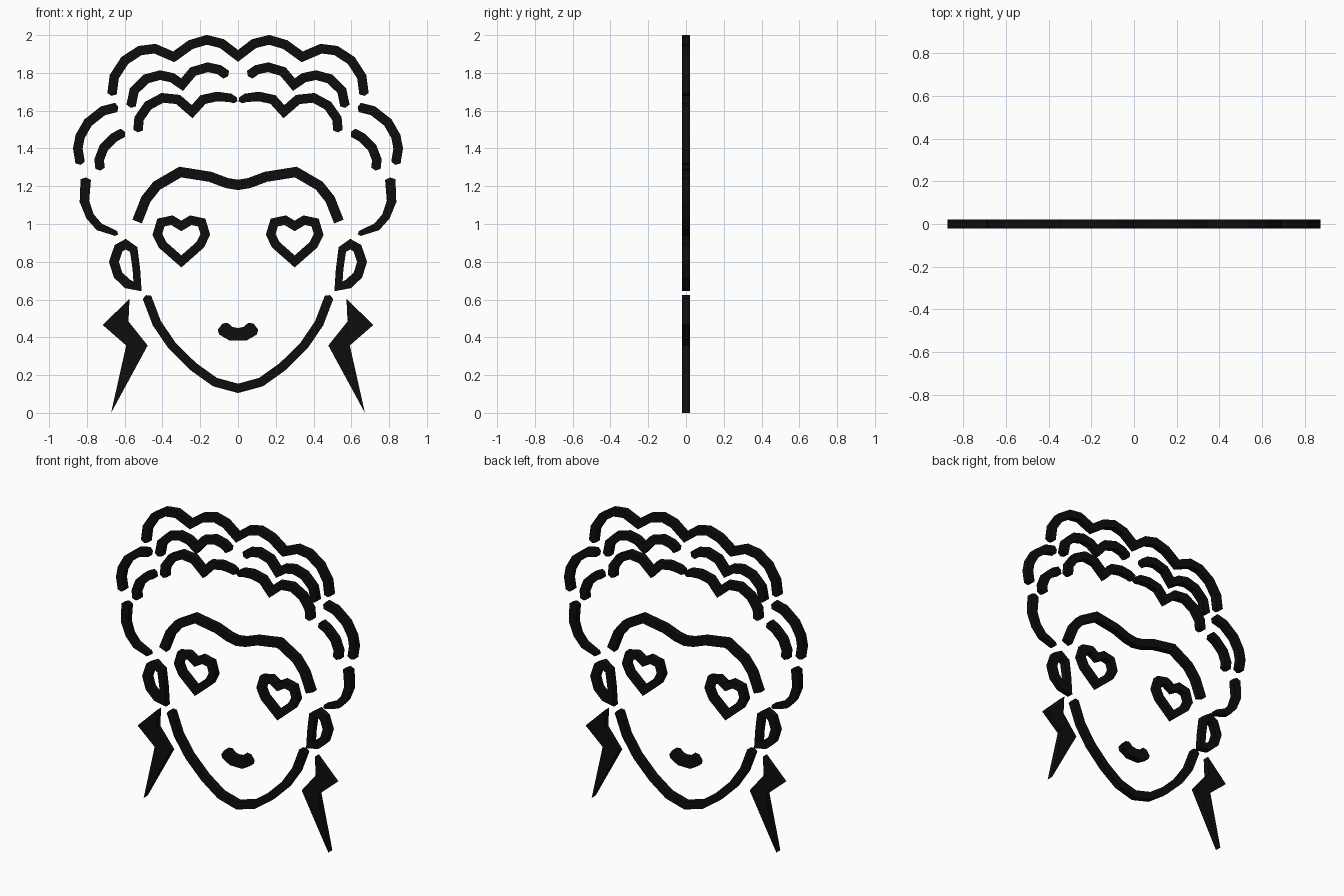
import bpy, bmesh
from mathutils import Vector

if "Cube" in bpy.data.objects:
    bpy.data.objects.remove(bpy.data.objects["Cube"])

DEPTH = 0.042
ink = bpy.data.materials.new("ink")
ink.diffuse_color = (0.004, 0.004, 0.004, 1)
ink.use_nodes = True
ink.node_tree.nodes["Principled BSDF"].inputs["Base Color"].default_value = ink.diffuse_color


def plate(name, pts, faces, mirror):
    """Flat outline in the xz plane, thickened around y = 0."""
    bm = bmesh.new()
    vs = [bm.verts.new((p[0], 0, p[1])) for p in pts]
    for f in faces:
        bm.faces.new([vs[i] for i in f])
    bmesh.ops.recalc_face_normals(bm, faces=bm.faces)
    me = bpy.data.meshes.new(name)
    bm.to_mesh(me)
    bm.free()
    me.materials.append(ink)
    ob = bpy.data.objects.new(name, me)
    bpy.context.collection.objects.link(ob)
    if mirror:
        ob.modifiers.new("mirror", 'MIRROR').use_axis[0] = True
    sol = ob.modifiers.new("thickness", 'SOLIDIFY')
    sol.thickness, sol.offset = DEPTH, 0


def stroke(name, path, width=0.05, closed=False, mirror=True, tip=0.012):
    """Mitred pen stroke along a centre line; width may vary per point."""
    p = [Vector(q) for q in path]
    n = len(p)
    w = width if isinstance(width, list) else [width] * n
    pts, faces = [], []
    for i in range(n):
        a = p[i] - p[i - 1] if (i or closed) else p[1] - p[0]
        b = p[(i + 1) % n] - p[i] if (i < n - 1 or closed) else a
        a, b = a.normalized(), b.normalized()
        na, nb = Vector((-a.y, a.x)), Vector((-b.y, b.x))
        m = (na + nb).normalized()
        off = m * w[i] / 2 / max(m.dot(na), 0.5)
        pts += [p[i] + off, p[i] - off]
    for i in range(n if closed else n - 1):
        j = (i + 1) % n
        faces.append((2 * i, 2 * i + 1, 2 * j + 1, 2 * j))
    if not closed and tip:  # slightly pointed ends
        pts.append(p[0] + (p[0] - p[1]).normalized() * tip)
        pts.append(p[-1] + (p[-1] - p[-2]).normalized() * tip)
        faces += [(0, 2 * n, 1), (2 * n - 2, 2 * n - 1, 2 * n + 1)]
    plate(name, pts, faces, mirror)


def sym(half):
    """Full path from a half path that starts on the centre line."""
    return [(-x, z) for x, z in half[:0:-1]] + half


# Hair
stroke("hair_outline", sym([(0, 1.89), (.085, 1.955), (.165, 1.975), (.25, 1.95),
       (.34, 1.885), (.44, 1.928), (.52, 1.918), (.60, 1.865), (.655, 1.78),
       (.667, 1.69)]), mirror=False)
stroke("hair_wave_middle", [(.566, 1.627), (.55, 1.706), (.487, 1.768), (.413, 1.788),
       (.35, 1.775), (.296, 1.738), (.238, 1.807), (.16, 1.83), (.10, 1.817),
       (.062, 1.79)])
stroke("hair_wave_lower", [(.529, 1.497), (.524, 1.558), (.476, 1.627), (.40, 1.668),
       (.317, 1.659), (.243, 1.595), (.185, 1.659), (.11, 1.675), (.042, 1.668),
       (.014, 1.655)], [.05] * 8 + [.045, .035])
stroke("side_curl_outer", [(.645, 1.617), (.714, 1.60), (.794, 1.537), (.836, 1.463),
       (.848, 1.40), (.836, 1.325)])
stroke("side_curl_inner", [(.61, 1.483), (.656, 1.458), (.71, 1.405), (.735, 1.34),
       (.73, 1.295)])
stroke("side_curl_lower", [(.806, 1.235), (.813, 1.12), (.783, 1.04), (.735, .985),
       (.645, .95)], [.055, .05, .044, .042, .028])

# Brow and jaw
stroke("brow", sym([(0, 1.207), (.06, 1.217), (.148, 1.25), (.306, 1.275),
       (.43, 1.203), (.488, 1.13), (.534, 1.013)]), 0.054, mirror=False, tip=0)
stroke("jaw", sym([(0, .13), (.122, .163), (.238, .246), (.35, .357), (.43, .475),
       (.482, .612)]), 0.048, mirror=False)

# Heart eyes
heart = [(0, .99), (.05, 1.02), (.108, 1.008), (.127, .945), (.10, .89), (0, .802)]
heart += [(-x, z) for x, z in heart[-2:0:-1]]
stroke("heart_eye", [(x + .3, z) for x, z in heart], 0.048, closed=True)

# Ears
stroke("ear", [(.657, .80), (.632, .872), (.595, .893), (.552, .865), (.538, .76),
       (.532, .67), (.585, .683), (.635, .73)],
       [.05, .05, .048, .042, .04, .04, .05, .05], closed=True)

# Mouth
lips = [(0, .449), (.03, .455), (.055, .477), (.082, .473), (.107, .44),
        (.10, .415), (.045, .383)]
lips = lips + [(-x, z) for x, z in lips[:0:-1]]
plate("mouth", lips, [range(len(lips))], False)

# Bolt earrings
bolt = [(.574, .605), (.716, .465), (.592, .357), (.672, 0), (.478, .357), (.58, .484)]
plate("bolt_earring", bolt, [(0, 1, 2, 5), (2, 3, 4, 5)], True)
